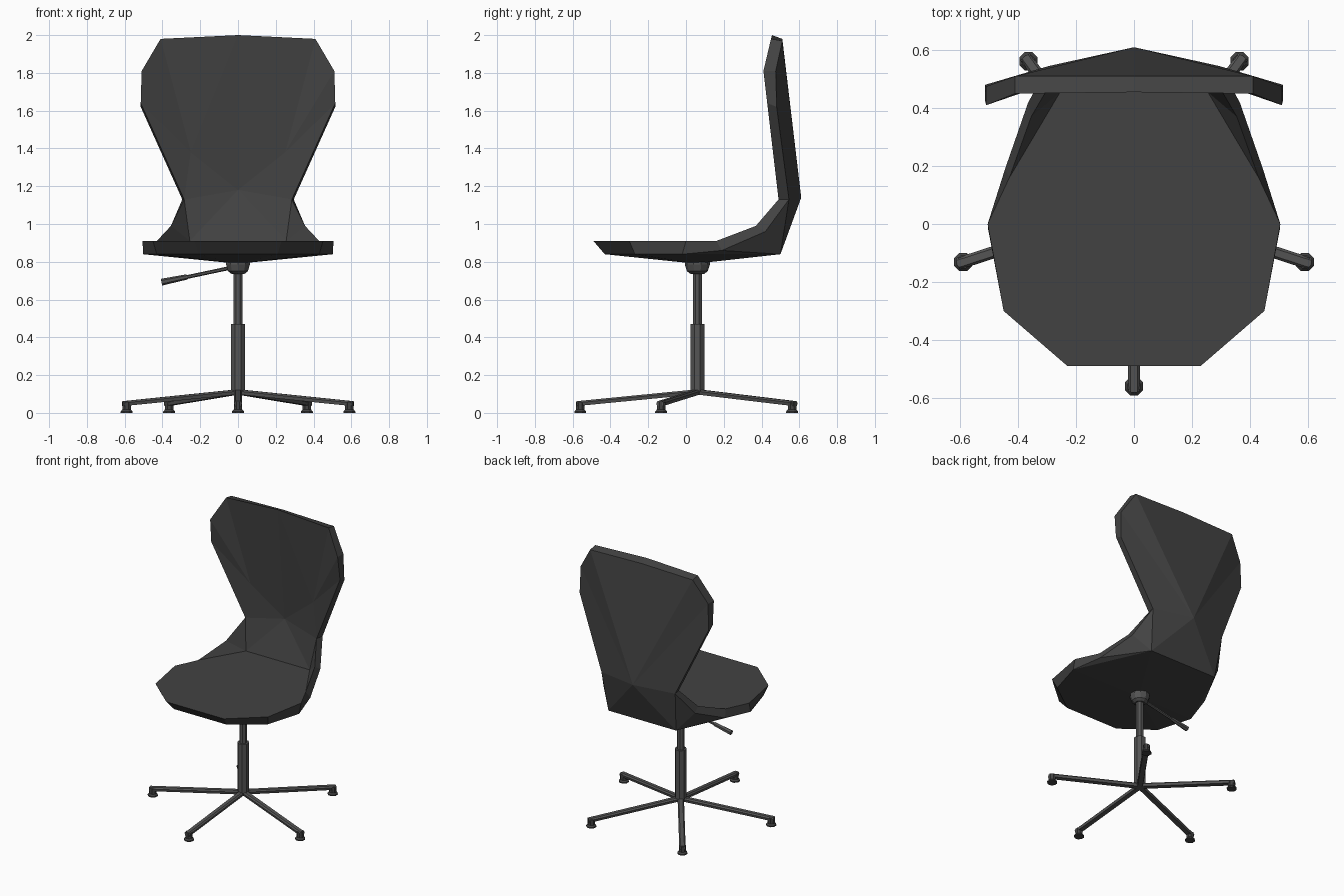
import bpy, bmesh, math
from mathutils import Vector

if "Cube" in bpy.data.objects:
    bpy.data.objects.remove(bpy.data.objects["Cube"])

CY = 0.06  # the column stands slightly behind the centre


def material(name, v):
    m = bpy.data.materials.new(name)
    m.diffuse_color = (v, v, v, 1)
    m.use_nodes = True
    m.node_tree.nodes["Principled BSDF"].inputs["Base Color"].default_value = m.diffuse_color
    return m


dark = material("dark_fabric", 0.055)
metal = material("dark_metal", 0.09)


def finish(name, bm, mat):
    bmesh.ops.recalc_face_normals(bm, faces=bm.faces)
    me = bpy.data.meshes.new(name)
    bm.to_mesh(me)
    bm.free()
    me.materials.append(mat)
    ob = bpy.data.objects.new(name, me)
    bpy.context.collection.objects.link(ob)
    return ob


def lathe(name, profile, sides, x=0, y=CY, mat=metal):
    """Faceted turned part from (radius, z) pairs, capped at both ends."""
    bm = bmesh.new()
    rings = [[bm.verts.new((x + r * math.cos(2 * math.pi * (k + .5) / sides),
                            y + r * math.sin(2 * math.pi * (k + .5) / sides), z))
              for k in range(sides)] for r, z in profile]
    for a, b in zip(rings, rings[1:]):
        for k in range(sides):
            n = (k + 1) % sides
            bm.faces.new((a[k], a[n], b[n], b[k]))
    bm.faces.new(rings[0])
    bm.faces.new(rings[-1])
    return finish(name, bm, mat)


def rod(name, p, q, r1, r2, sides, mat=metal):
    p, q = Vector(p), Vector(q)
    d = q - p
    bm = bmesh.new()
    bmesh.ops.create_cone(bm, cap_ends=True, segments=sides, radius1=r1,
                          radius2=r2, depth=d.length)
    ob = finish(name, bm, mat)
    ob.rotation_euler = d.to_track_quat('Z', 'Y').to_euler()
    ob.location = (p + q) / 2
    return ob


# Seat and backrest shell: right half of the rim (inner and outer edge), mirrored
inner = [(0, -.49, .91), (.23, -.49, .91), (.45, -.30, .91), (.505, 0, .91),
         (.43, .16, .91), (.355, .37, .99), (.285, .49, 1.13), (.515, .43, 1.64),
         (.51, .41, 1.81), (.41, .45, 1.98), (0, .455, 2.0)]
outer = [(0, -.43, .84), (.21, -.43, .84), (.43, -.27, .84), (.503, -.02, .84),
         (.445, .19, .86), (.365, .42, .96), (.295, .545, 1.13), (.515, .48, 1.62),
         (.51, .475, 1.81), (.41, .51, 1.97), (0, .51, 1.98)]
bm = bmesh.new()
F = [bm.verts.new(c) for c in inner]
B = [bm.verts.new(c) for c in outer]
S, S0 = bm.verts.new((.255, .455, .91)), bm.verts.new((0, .455, .91))
C, P = bm.verts.new((0, .535, 1.18)), bm.verts.new((.25, .50, 1.38))
R, R0 = bm.verts.new((.27, .50, .84)), bm.verts.new((0, .50, .84))
K, U = bm.verts.new((0, .61, 1.14)), bm.verts.new((0, .05, .79))
bm.faces.new((F[0], F[1], F[2], F[3], S, S0))            # flat seat top
for i in (3, 4, 5):                                      # side wings
    bm.faces.new((F[i], F[i + 1], S))
    bm.faces.new((B[i], B[i + 1], R))
for f in ((S0, S, C), (S, F[6], C), (F[6], P, C), (P, F[10], C),
          (R0, R, K), (R, B[6], K), (U, B[3], R), (U, R, R0)):
    bm.faces.new(f)
for i in range(6, 10):                                   # backrest front and rear
    bm.faces.new((F[i], F[i + 1], P))
    bm.faces.new((B[i], B[i + 1], K))
for i in range(3):                                       # underside
    bm.faces.new((B[i], B[i + 1], U))
for i in range(10):                                      # rim
    bm.faces.new((F[i], F[i + 1], B[i + 1], B[i]))
geom = bm.verts[:] + bm.edges[:] + bm.faces[:]
dup = bmesh.ops.duplicate(bm, geom=geom)["geom"]
for v in [g for g in dup if isinstance(g, bmesh.types.BMVert)]:
    v.co.x = -v.co.x
bmesh.ops.remove_doubles(bm, verts=bm.verts, dist=1e-4)
finish("seat_shell", bm, dark)

# Column and collar
lathe("lower_column", [(.03, .095), (.04, .12), (.04, .47)], 8)
lathe("upper_column", [(.026, .46), (.026, .77)], 8)
lathe("seat_collar", [(.035, .735), (.055, .75), (.066, .785), (.066, .815)], 10)

# Height lever with thicker grip
rod("height_lever", (-.03, CY, .77), (-.30, CY, .713), .010, .010, 6)
rod("lever_grip", (-.27, CY, .72), (-.405, CY, .692), .014, .018, 6)

# Five base legs with feet
for i in range(5):
    a = math.radians(-90 + 72 * i)
    dx, dy = math.cos(a), math.sin(a)
    bm = bmesh.new()
    rings = []
    for r, zt, zb, w in ((0, .125, .098, .021), (.64, .062, .036, .021)):
        rings.append([bm.verts.new((dx * r - dy * s * k, CY + dy * r + dx * s * k, z))
                      for s, k, z in ((-1, w * .6, zt), (1, w * .6, zt), (1, w, zt - .009),
                                      (1, w * .8, zb), (-1, w * .8, zb), (-1, w, zt - .009))])
    for k in range(6):
        n = (k + 1) % 6
        bm.faces.new((rings[0][k], rings[0][n], rings[1][n], rings[1][k]))
    bm.faces.new(rings[0])
    bm.faces.new(rings[1])
    finish(f"base_leg_{i + 1}", bm, metal)
    x, y = .62 * dx, CY + .62 * dy
    lathe(f"foot_{i + 1}", [(.034, 0), (.034, .008), (.024, .018), (.024, .058)], 8, x, y, dark)
